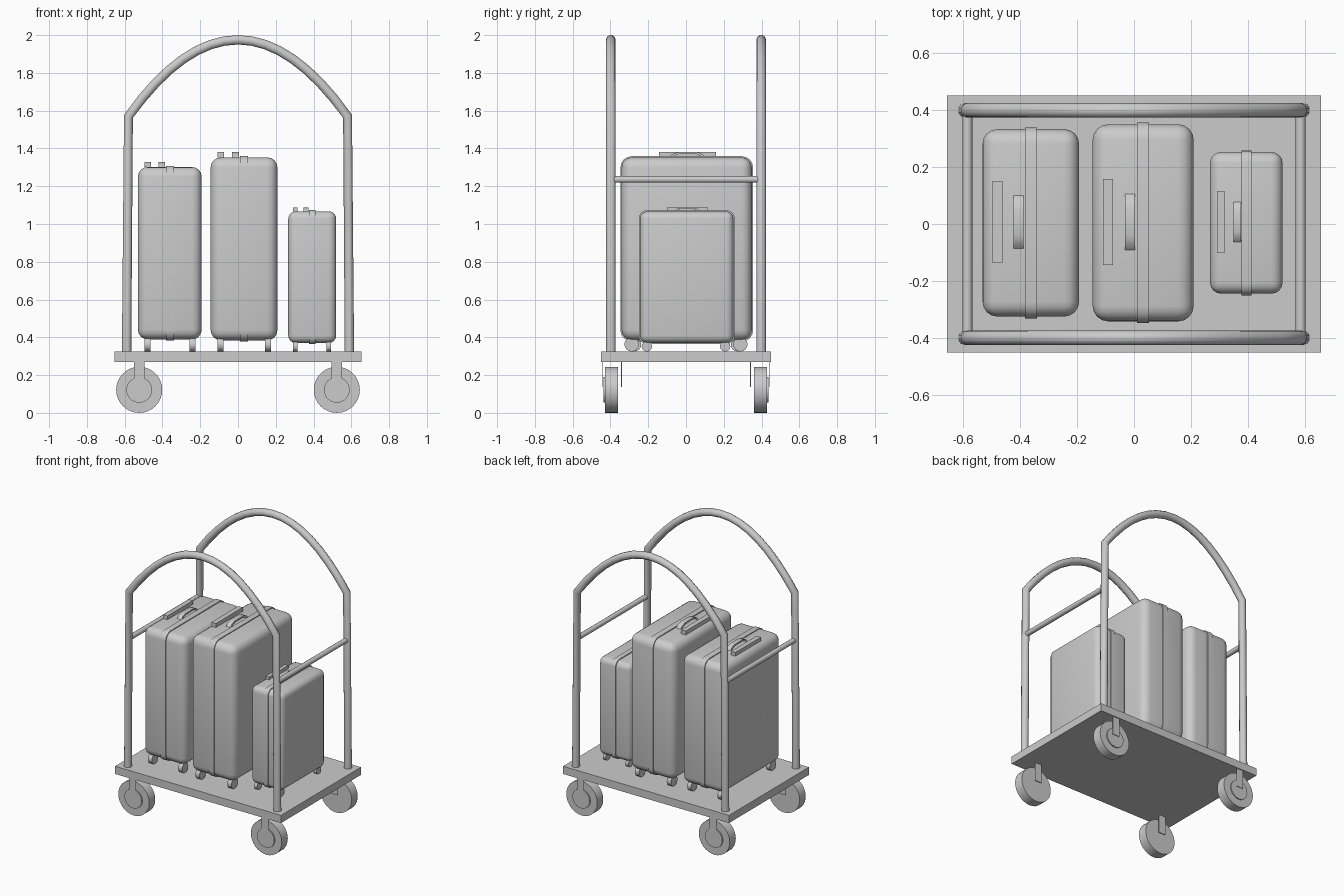
import bpy, bmesh, math
from mathutils import Matrix, Vector

if "Cube" in bpy.data.objects:
    bpy.data.objects.remove(bpy.data.objects["Cube"])


def finish(name, bm, smooth=True):
    bmesh.ops.recalc_face_normals(bm, faces=bm.faces)
    me = bpy.data.meshes.new(name)
    bm.to_mesh(me)
    bm.free()
    ob = bpy.data.objects.new(name, me)
    bpy.context.collection.objects.link(ob)
    if smooth:
        bpy.ops.object.select_all(action='DESELECT')
        ob.select_set(True)
        bpy.context.view_layer.objects.active = ob
        bpy.ops.object.shade_smooth_by_angle(angle=math.radians(35))
    return ob


def box(name, centre, size, radius=0, segments=4, axis=None):
    """Box, optionally rounded on all edges or only on edges along one axis."""
    bm = bmesh.new()
    bmesh.ops.create_cube(bm, size=1)
    bmesh.ops.scale(bm, vec=size, verts=bm.verts)
    if radius:
        edges = [e for e in bm.edges if axis is None or
                 abs((e.verts[0].co - e.verts[1].co)[axis]) > 1e-5]
        bmesh.ops.bevel(bm, geom=edges, offset=radius, segments=segments,
                        profile=0.5, affect='EDGES', clamp_overlap=True)
    bmesh.ops.translate(bm, vec=centre, verts=bm.verts)
    return finish(name, bm, radius > 0)


def cylinder(name, centre, radius, depth, axis, sides=32):
    bm = bmesh.new()
    rot = Matrix.Rotation(math.pi / 2, 4, 'Y' if axis == 'X' else 'X')
    bmesh.ops.create_cone(bm, cap_ends=True, segments=sides, radius1=radius,
                          radius2=radius, depth=depth,
                          matrix=Matrix.Translation(centre) @ rot)
    return finish(name, bm)


def tube(name, points, radius):
    cu = bpy.data.curves.new(name, 'CURVE')
    cu.dimensions = '3D'
    cu.bevel_depth = radius
    cu.bevel_resolution = 3
    cu.use_fill_caps = True
    sp = cu.splines.new('POLY')
    sp.points.add(len(points) - 1)
    for p, co in zip(sp.points, points):
        p.co = (*co, 1)
    ob = bpy.data.objects.new(name, cu)
    bpy.context.collection.objects.link(ob)
    bpy.ops.object.select_all(action='DESELECT')
    ob.select_set(True)
    bpy.context.view_layer.objects.active = ob
    bpy.ops.object.convert(target='MESH')
    bpy.ops.object.shade_smooth_by_angle(angle=math.radians(40))


def carry_handle(name, x, y, z, width, half, height):
    """Flat strap bent into a low arch, extruded along x."""
    t = 0.35
    outer = [(-1, 0), (-0.8, 0.65), (-0.5, 1), (0.5, 1), (0.8, 0.65), (1, 0)]
    inner = [(0.85, 0), (0.7, 0.35), (0.45, 1 - t), (-0.45, 1 - t), (-0.7, 0.35), (-0.85, 0)]
    bm = bmesh.new()
    vs = [bm.verts.new((x - width / 2, y + u * half, z + v * height)) for u, v in outer + inner]
    faces = [bm.faces.new((vs[i], vs[i + 1], vs[10 - i], vs[11 - i])) for i in range(5)]
    ext = bmesh.ops.extrude_face_region(bm, geom=faces, use_keep_orig=True)
    bmesh.ops.translate(bm, vec=(width, 0, 0),
                        verts=[g for g in ext['geom'] if isinstance(g, bmesh.types.BMVert)])
    finish(name, bm)


# Platform
box("deck", (0, 0, 0.297), (1.31, 0.90, 0.055))

# Casters: tyre, outer hub and two fork plates
for sx in (-1, 1):
    for sy in (-1, 1):
        x = sx * 0.523
        cylinder("caster_tyre", (x, sy * 0.394, 0.122), 0.122, 0.068, 'Y')
        cylinder("caster_hub", (x, sy * 0.419, 0.122), 0.068, 0.034, 'Y')
        for y in (0.341, 0.441):
            box("caster_fork", (x, sy * y, 0.205), (0.054, 0.004, 0.135))

# Hoops: leaning posts joined by a parabolic arch
arch = []
for i in range(17):
    u = -1 + i / 8
    arch.append((0.58 * u, 1.975 - 0.405 * u * u))
profile = [(-0.59, 0.31)] + arch + [(0.59, 0.31)]
for sy in (-1, 1):
    tube("hoop", [(x, sy * 0.398, z) for x, z in profile], 0.026)

# End rails between the hoops
for sx in (-1, 1):
    tube("end_rail", [(sx * 0.583, -0.39, 1.236), (sx * 0.583, 0.39, 1.236)], 0.018)

# Suitcases: x centre, size, bottom, scale, grip x, handle x, castor xs
cases = [
    ("left", -0.361, (0.338, 0.656, 0.913), 0.389, 0.95, -0.478, -0.404, (-0.479, -0.241)),
    ("middle", 0.032, (0.354, 0.69, 0.969), 0.384, 1.0, -0.091, -0.014, (-0.092, 0.159)),
    ("right", 0.393, (0.254, 0.496, 0.697), 0.370, 0.72, 0.303, 0.361, (0.303, 0.481)),
]
CY = 0.004
for side, cx, (w, d, h), z0, s, gx, hx, wheels in cases:
    n = side + "_suitcase_"
    zc, top, r = z0 + h / 2, z0 + h, 0.055 * s
    box(n + "body", (cx, CY, zc), (w, d, h), r)
    box(n + "band", (cx, CY, zc), (0.042 if s > 0.9 else 0.035, d + 0.012, h + 0.012),
        r + 0.004, axis=0)
    # Telescopic grip and carry handle
    box(n + "grip", (gx, CY + 0.003, top + 0.014 * s), (0.036 * s, 0.302 * s, 0.028 * s))
    carry_handle(n + "handle", hx, CY + 0.003, top - 0.002, 0.036 * s, 0.1 * s, 0.028 * s + 0.002)
    # Small wheels
    wr = 0.038 * s
    for wx in wheels:
        for sy in (-1, 1):
            cylinder(n + "wheel", (wx, sy * 0.288 * s, 0.325 + wr), wr, 0.032 * s, 'X', 16)
